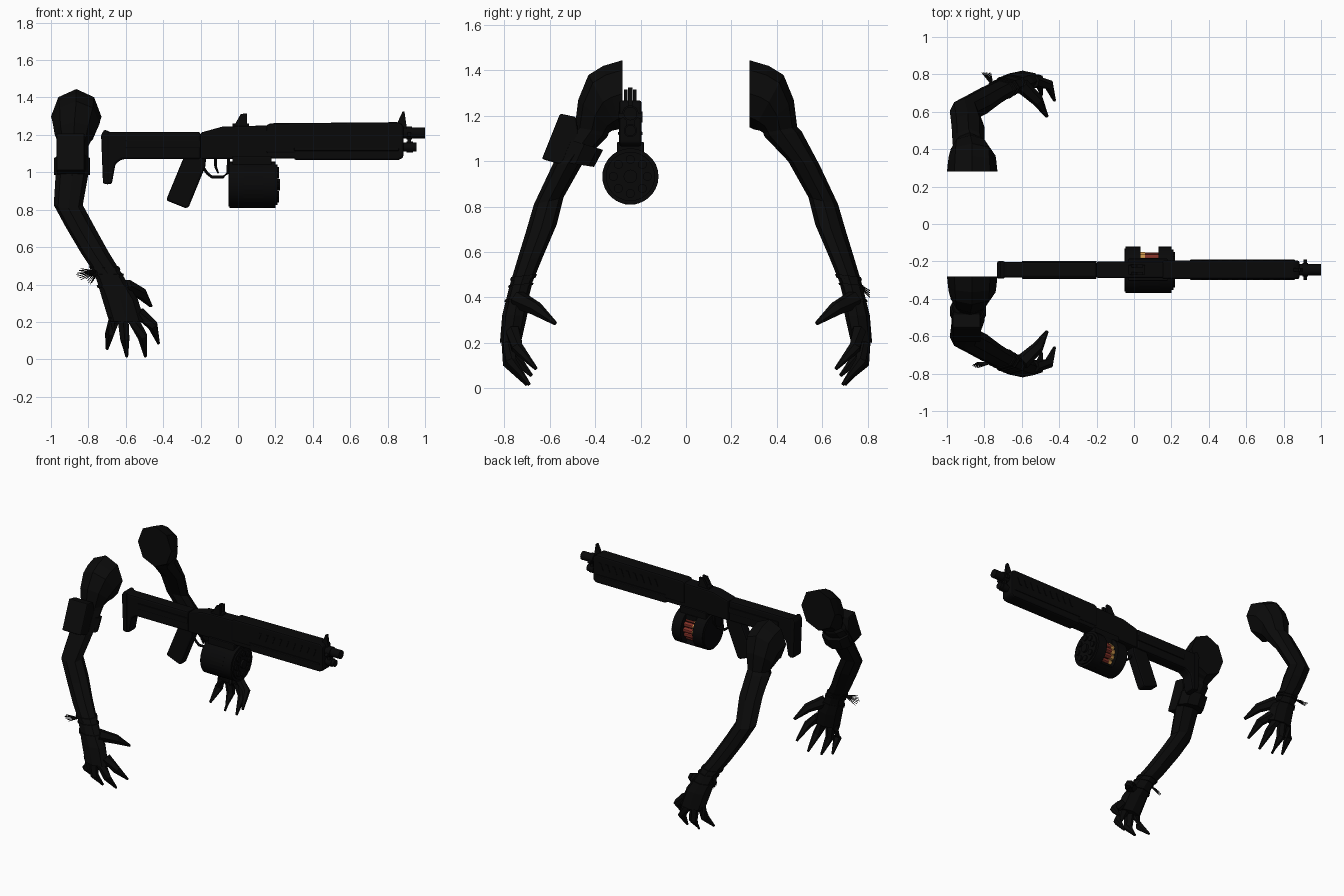
import bpy, bmesh, math
from mathutils import Vector

if "Cube" in bpy.data.objects:
    bpy.data.objects.remove(bpy.data.objects["Cube"])


def material(name, rgb):
    m = bpy.data.materials.new(name)
    m.use_nodes = True
    m.diffuse_color = (*rgb, 1)
    m.node_tree.nodes["Principled BSDF"].inputs["Base Color"].default_value = (*rgb, 1)
    return m


SKIN = material("black sleeve", (0.003, 0.003, 0.003))
METAL = material("black metal", (0.0025, 0.0025, 0.0027))
RED = material("shell red", (0.22, 0.03, 0.02))
BRASS = material("brass", (0.6, 0.3, 0.07))
GY = -0.245  # centre plane of the gun


def finish(name, bm, mat, bevel=0, smooth=False):
    bmesh.ops.recalc_face_normals(bm, faces=bm.faces)
    me = bpy.data.meshes.new(name)
    bm.to_mesh(me)
    bm.free()
    me.materials.append(mat)
    ob = bpy.data.objects.new(name, me)
    bpy.context.collection.objects.link(ob)
    if bevel:
        b = ob.modifiers.new("bevel", "BEVEL")
        b.width, b.segments, b.limit_method = bevel, 2, "ANGLE"
    if smooth:
        bpy.ops.object.select_all(action="DESELECT")
        ob.select_set(True)
        bpy.context.view_layer.objects.active = ob
        bpy.ops.object.shade_smooth_by_angle()
    return ob


def loft(name, rings, mat, smooth=False):
    """Skin a closed tube over equal rings of points."""
    bm = bmesh.new()
    vs = [[bm.verts.new(p) for p in r] for r in rings]
    n = len(vs[0])
    for a, b in zip(vs, vs[1:]):
        for i in range(n):
            j = (i + 1) % n
            bm.faces.new((a[i], a[j], b[j], b[i]))
    bm.faces.new(vs[0])
    bm.faces.new(vs[-1])
    return finish(name, bm, mat, 0, smooth)


def prism(name, pts, lo, hi, mat=METAL, axis="y", bevel=0.0):
    """Extrude a side profile along x or y."""
    bm = bmesh.new()
    put = (lambda a, b, t: (a, t, b)) if axis == "y" else (lambda a, b, t: (t, a, b))
    f = bm.faces.new([bm.verts.new(put(a, b, lo)) for a, b in pts])
    new = bmesh.ops.extrude_face_region(bm, geom=[f])["geom"]
    shift = Vector(put(0, 0, hi - lo))
    bmesh.ops.translate(bm, vec=shift, verts=[v for v in new if isinstance(v, bmesh.types.BMVert)])
    return finish(name, bm, mat, bevel)


def gun_part(name, pts, half, bevel=0.0):
    return prism(name, pts, GY - half, GY + half, METAL, "y", bevel)


def box(x0, x1, z0, z1):
    return [(x0, z0), (x1, z0), (x1, z1), (x0, z1)]


def tube(name, path, radii, mat, sides=6, smooth=False):
    """Round tube of varying radius along a path."""
    path = [Vector(p) for p in path]
    rings = []
    for i, p in enumerate(path):
        d = (path[min(i + 1, len(path) - 1)] - path[max(i - 1, 0)]).normalized()
        u = d.cross(Vector((0, 0, 1)) if abs(d.z) < 0.9 else Vector((1, 0, 0))).normalized()
        v = d.cross(u)
        angles = [math.tau * k / sides for k in range(sides)]
        rings.append([p + radii[i] * (u * math.cos(t) + v * math.sin(t)) for t in angles])
    return loft(name, rings, mat, smooth)


def rod(name, x0, x1, y, z, r, mat=METAL, sides=16):
    return tube(name, [(x0, y, z), (x1, y, z)], [r, r], mat, sides, True)


# ---- Arms: each section is x0, x1, inner (y, z), outer (y, z)
ARM = [(-1, -.73, .28, 1.15, .28, 1.445), (-.995, -.735, .29, 1.145, .365, 1.42),
       (-.99, -.74, .3, 1.14, .43, 1.38), (-.98, -.77, .325, 1.135, .475, 1.27),
       (-.955, -.8, .34, 1.125, .49, 1.15), (-.97, -.8, .345, 1.11, .51, 1.13),
       (-.975, -.8, .45, 1, .59, .98), (-.985, -.83, .54, .84, .67, .81),
       (-.92, -.765, .57, .72, .705, .69), (-.84, -.69, .63, .58, .745, .56),
       (-.77, -.625, .675, .47, .775, .46), (-.75, -.59, .69, .41, .79, .4),
       (-.725, -.535, .7, .32, .81, .32), (-.69, -.5, .725, .21, .82, .2)]
FINGERS = {
    "index_finger": [(-.53, .76, .25), (-.455, .745, .18), (-.425, .66, .085)],
    "middle_finger": [(-.565, .775, .22), (-.51, .775, .12), (-.495, .69, .015)],
    "ring_finger": [(-.615, .78, .22), (-.605, .78, .11), (-.595, .7, .015)],
    "little_finger": [(-.66, .77, .22), (-.685, .76, .14), (-.7, .68, .055)],
    "thumb": [(-.6, .74, .39), (-.515, .66, .35), (-.465, .575, .285)]}


def section(side, x0, x1, yi, zi, yo, zo, grow=1.0):
    c = Vector(((x0 + x1) / 2, (yi + yo) / 2, (zi + zo) / 2))
    u = Vector(((x1 - x0) / 2, 0, 0)) * grow
    v = Vector((0, (yo - yi) / 2, (zo - zi) / 2)) * grow
    ring = [c + u * math.cos(k * math.pi / 4) + v * math.sin(k * math.pi / 4) for k in range(8)]
    return [(p.x, p.y * side, p.z) for p in ring]


def mirror(path, side):
    return [(x, y * side, z) for x, y, z in path]


def between(a, b, t):
    return [p + (q - p) * t for p, q in zip(a, b)]


for side, tag in ((-1, "right"), (1, "left")):
    loft(tag + "_arm", [section(side, *s) for s in ARM], SKIN)
    for name, path in FINGERS.items():
        r = (.042, .032, .009) if name == "thumb" else (.034, .028, .008)
        tube(f"{tag}_{name}", mirror(path, side), r, SKIN)
    # wrist bracelets and hand strap
    for i, t in ((9, .7), (10, .1), (11, .1)):
        cuff = [section(side, *between(ARM[i], ARM[i + 1], t + d), grow=1.1) for d in (0, .16)]
        loft(tag + "_wrist_band", cuff, SKIN)
    # frayed tassel
    for k in range(-3, 4):
        tip = (-.865 + .008 * abs(k), .755 + .005 * k, .455 + .01 * k) if side < 0 else \
              (-.79 + .008 * k, .81, .4 + .01 * abs(k))
        tube(tag + "_tassel", mirror([(-.755, .74, .47), tip], side), (.004, .002), SKIN, 4)

# armband and pouch on the right upper arm
loft("arm_band", [section(-1, -.985, -.79, .365, 1.05, .53, 1.1),
                  section(-1, -.985, -.79, .405, .975, .57, 1)], SKIN)
prism("arm_pouch", [(-.555, 1.21), (-.485, 1.195), (-.47, 1.1), (-.55, .985), (-.635, 1.01)],
      -.97, -.82, SKIN, "x", .008)

# ---- Gun body
gun_part("stock", [(-.73, 1.2), (-.715, 1.225), (-.68, 1.215), (-.2, 1.215), (-.2, 1.07), (-.62, 1.07),
                   (-.655, 1.045), (-.675, .935), (-.72, .94), (-.72, 1.08)], .042, .012)
gun_part("butt_pad", [(-.732, 1.2), (-.715, 1.228), (-.69, 1.22), (-.69, .934), (-.722, .94)], .046, .008)
gun_part("receiver", [(-.2, 1.07), (-.2, 1.212), (-.08, 1.245), (.15, 1.25), (.32, 1.25), (.32, 1.075)],
         .045, .01)
gun_part("stock_rail", box(-.6, -.2, 1.13, 1.17), .048, .004)
gun_part("fore_end", [(.15, 1.25), (.17, 1.262), (.86, 1.268), (.885, 1.25), (.885, 1.08), (.86, 1.065),
                      (.3, 1.065), (.3, 1.1), (.15, 1.1)], .05, .018)
for k in range(9):
    gun_part("fore_end_rib", [(.36 + .055 * k, 1.17), (.375 + .055 * k, 1.17),
                              (.395 + .055 * k, 1.22), (.38 + .055 * k, 1.22)], .053)
gun_part("side_groove_strip", box(.3, .86, 1.115, 1.13), .054, .003)

# barrel and tube ends
rod("barrel", .87, 1, GY, 1.21, .03)
rod("barrel_collar", .9, .93, GY, 1.21, .036)
rod("lower_tube", .87, .955, GY, 1.135, .024)
rod("tube_cap", .9, .935, GY, 1.135, .029)
gun_part("tube_clamp", box(.905, .925, 1.13, 1.22), .02)
rod("side_lug_bar", .905, .925, GY - .042, 1.2, .012)
rod("side_lug_bar", .905, .925, GY + .042, 1.2, .012)

# sights
gun_part("rear_sight_base", box(-.03, .06, 1.24, 1.26), .025, .003)
for s in (-1, 1):
    y = GY + s * .02
    prism("rear_sight_wing", [(-.02, 1.25), (.015, 1.312), (.048, 1.315), (.048, 1.25)], y - .008, y + .008)
gun_part("front_sight", [(.85, 1.26), (.88, 1.325), (.89, 1.325), (.905, 1.22), (.87, 1.22)], .01)

# grip, trigger and guard
gun_part("grip", [(-.29, 1.08), (-.17, 1.08), (-.175, 1.03), (-.265, .81), (-.285, .81), (-.385, .85)],
         .034, .012)
guard = [(-.195, 1.04), (-.165, .995), (-.14, .975), (-.08, .975), (-.055, .995), (-.05, 1.08)]
tube("trigger_guard", [(x, GY, z) for x, z in guard], [.009] * 6, METAL)
tube("trigger", [(-.12, GY, 1.08), (-.12, GY, 1.03), (-.105, GY, .995)], (.01, .008, .005), METAL)
prism("magazine_neck", box(GY - .06, GY + .06, 1.0, 1.085), -.03, .18, METAL, "x", .006)

# ---- Drum magazine with an open window on the +y side
DZ, R = .933, .124


def arc(r, a0, a1, n):
    angles = [math.radians(a0 + (a1 - a0) * i / n) for i in range(n + 1)]
    return [(GY + r * math.cos(a), DZ + r * math.sin(a)) for a in angles]


rod("drum_rear", -.045, .035, GY, DZ, R, METAL, 28)
rod("drum_front", .13, .2, GY, DZ, R, METAL, 28)
rod("drum_core", 0, .16, GY, DZ, .052, METAL, 20)
prism("drum_shell", arc(R, 60, 300, 20) + arc(.05, 300, 60, 12), .03, .135, METAL, "x")
rod("drum_rim", -.052, -.035, GY, DZ, .115, METAL, 28)
rod("drum_front_plate", .195, .21, GY, DZ, .108, METAL, 28)
rod("drum_hub", .205, .225, GY, DZ, .03)
for k in range(8):
    a = math.tau * k / 8
    rod("drum_stud", .205, .22, GY + .075 * math.cos(a), DZ + .075 * math.sin(a), .02, METAL, 10)

# shells behind the window
for k in range(5):
    a = math.radians(-56 + 28 * k)
    y, z = GY + .076 * math.cos(a), DZ + .076 * math.sin(a)
    rod("shell_case", .06, .135, y, z, .0175, RED, 12)
    rod("shell_base", .03, .06, y, z, .0185, BRASS, 12)
